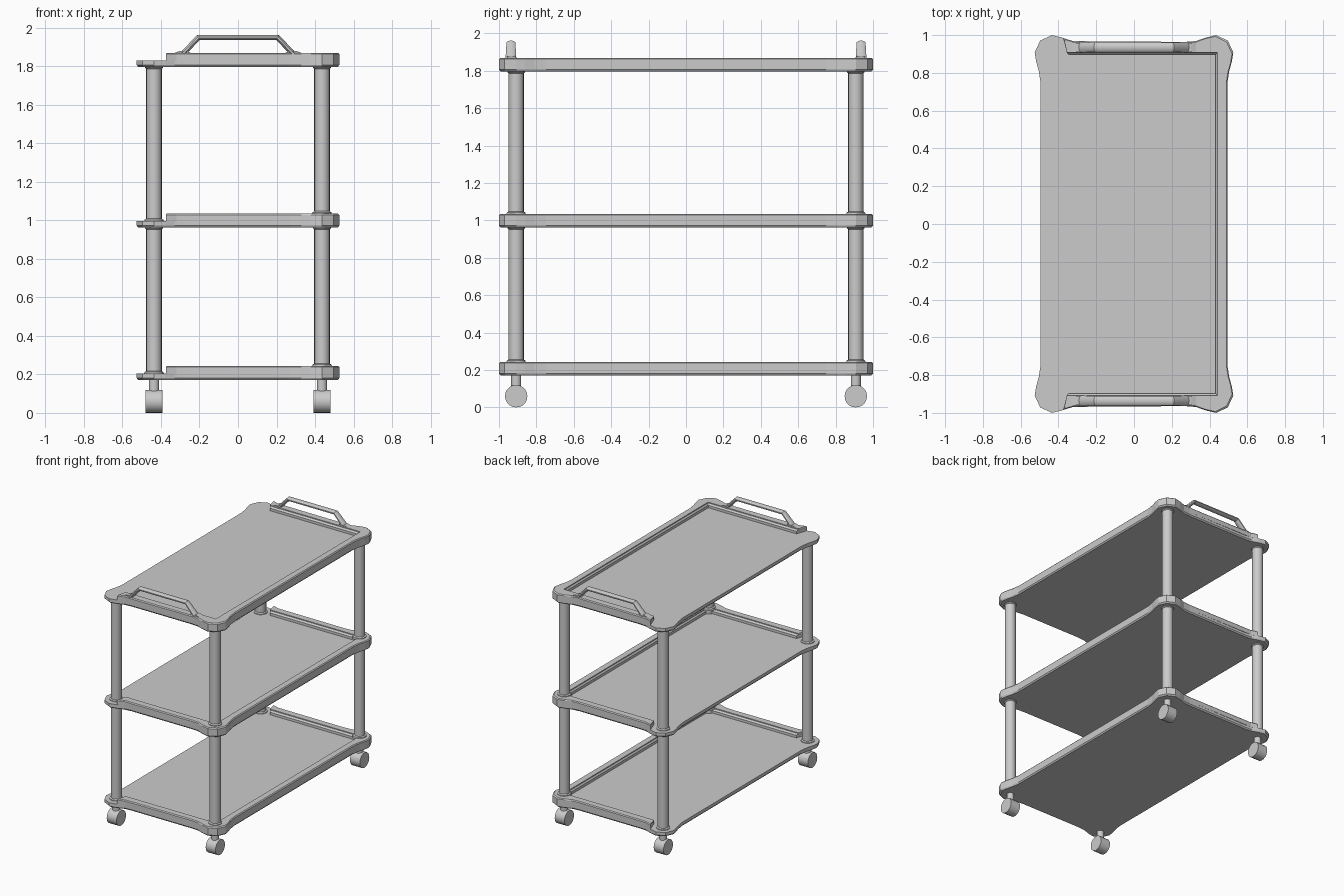
import bpy, bmesh, math
from mathutils import Matrix, Vector

if "Cube" in bpy.data.objects:
    bpy.data.objects.remove(bpy.data.objects["Cube"])

SHELF_Z = (0.171, 0.962, 1.796)
PX, PY = 0.436, 0.908


def finish(name, bm, smooth=False):
    bmesh.ops.recalc_face_normals(bm, faces=bm.faces)
    me = bpy.data.meshes.new(name)
    bm.to_mesh(me)
    bm.free()
    ob = bpy.data.objects.new(name, me)
    bpy.context.collection.objects.link(ob)
    if smooth:
        bpy.ops.object.select_all(action='DESELECT')
        bpy.context.view_layer.objects.active = ob
        ob.select_set(True)
        bpy.ops.object.shade_smooth_by_angle(angle=math.radians(35))
    return ob


def loft(name, loops, smooth=False):
    """Skin a list of equal-length closed loops and cap both ends."""
    bm = bmesh.new()
    rings = [[bm.verts.new(p) for p in lp] for lp in loops]
    n = len(rings[0])
    for a, b in zip(rings, rings[1:]):
        for i in range(n):
            j = (i + 1) % n
            bm.faces.new((a[i], a[j], b[j], b[i]))
    bm.faces.new(rings[0])
    bm.faces.new(rings[-1])
    return finish(name, bm, smooth)


def tube(name, x, y, profile, sides=16):
    """Round upright part from (radius, z) pairs."""
    loops = [[(x + r * math.cos(2 * math.pi * i / sides),
               y + r * math.sin(2 * math.pi * i / sides), z) for i in range(sides)]
             for r, z in profile]
    return loft(name, loops, True)


# Flared corner outline, one quarter, clockwise from the back edge
quarter = [(0.27, 0.964), (0.33, 0.969), (0.38, 0.987), (0.436, 1.0), (0.497, 0.97),
           (0.526, 0.908), (0.518, 0.86), (0.504, 0.81), (0.495, 0.75)]
right_side = quarter + [(x, -y) for x, y in reversed(quarter)]
outline = right_side + [(-x, -y) for x, y in right_side]


def inset(pts, d):
    return [(x * (1 - d / 0.53), y * (1 - d)) for x, y in pts]


def at(pts, z):
    return [(x, y, z) for x, y in pts]


# Shelves: flat plate plus raised rim on three sides (left side is open)
for z, label in zip(SHELF_Z, ("bottom", "middle", "top")):
    loft(label + "_shelf_plate", [at(inset(outline, 0.008), z), at(outline, z + 0.01),
                                  at(outline, z + 0.034)])
    outer = [(-0.375, 0.984)] + [(-0.32, 0.968)] + right_side + [(-0.32, -0.968), (-0.375, -0.984)]
    inner_lo = [(-0.345, -0.897), (0.432, -0.897), (0.432, 0.897), (-0.345, 0.897)]
    inner_hi = [(-0.355, -0.908), (0.441, -0.908), (0.441, 0.908), (-0.355, 0.908)]
    loft(label + "_shelf_rim", [at(outer + inner_lo, z + 0.03),
                                at(outer + inner_lo, z + 0.054),
                                at(outer + inner_hi, z + 0.066),
                                at(inset(outer, 0.007) + inner_hi, z + 0.073)])

# Posts, collars and casters at the four corners
for sx, nx in ((-1, "left"), (1, "right")):
    for sy, ny in ((-1, "front"), (1, "back")):
        tag = ny + "_" + nx
        x, y = sx * PX, sy * PY
        tube(tag + "_post", x, y, [(0.041, 0.19), (0.041, 1.80)])
        for z in SHELF_Z[:2]:
            top = z + (0.034 if sx < 0 else 0.073)
            tube(tag + "_collar", x, y, [(0.052, top - 0.01), (0.050, top + 0.006), (0.041, top + 0.012)])
        for z in SHELF_Z[1:]:
            tube(tag + "_lower_collar", x, y, [(0.041, z - 0.01), (0.047, z - 0.004), (0.047, z + 0.005)])
        tube(tag + "_caster_stem", x, y, [(0.027, 0.07), (0.027, 0.18)])
        bm = bmesh.new()
        bmesh.ops.create_cone(bm, cap_ends=True, segments=20, radius1=0.06, radius2=0.06, depth=0.086,
                              matrix=Matrix.Translation((x, y, 0.06)) @ Matrix.Rotation(math.pi / 2, 4, 'Y'))
        finish(tag + "_caster_wheel", bm, True)

# Handles: rounded section swept along a trapezoid path
path = [(-0.295, 1.855), (-0.206, 1.948), (0.206, 1.948), (0.295, 1.855)]
mitre = [(-1.15, 0.35), (-0.41, 1), (0.41, 1), (1.15, 0.35)]
wide = [0.031, 0.025, 0.025, 0.031]
for s, nm in ((-1, "front"), (1, "back")):
    loops = []
    for (px, pz), (mx, mz), w in zip(path, mitre, wide):
        ring = []
        for i in range(10):
            a = 2 * math.pi * i / 10
            h = 0.0135 * math.cos(a)
            ring.append((px + mx * h, s * 0.936 + w * math.sin(a), pz + mz * h))
        loops.append(ring)
    loft(nm + "_handle", loops, True)
    # Small flared feet easing the handle into the rim
    for d in (-1, 1):
        foot = [(d * 0.35, 1.862), (d * 0.235, 1.862), (d * 0.262, 1.878), (d * 0.303, 1.878)]
        loft(nm + "_handle_foot", [[(x, s * 0.911, z) for x, z in foot],
                                   [(x, s * 0.957, z) for x, z in foot]])
